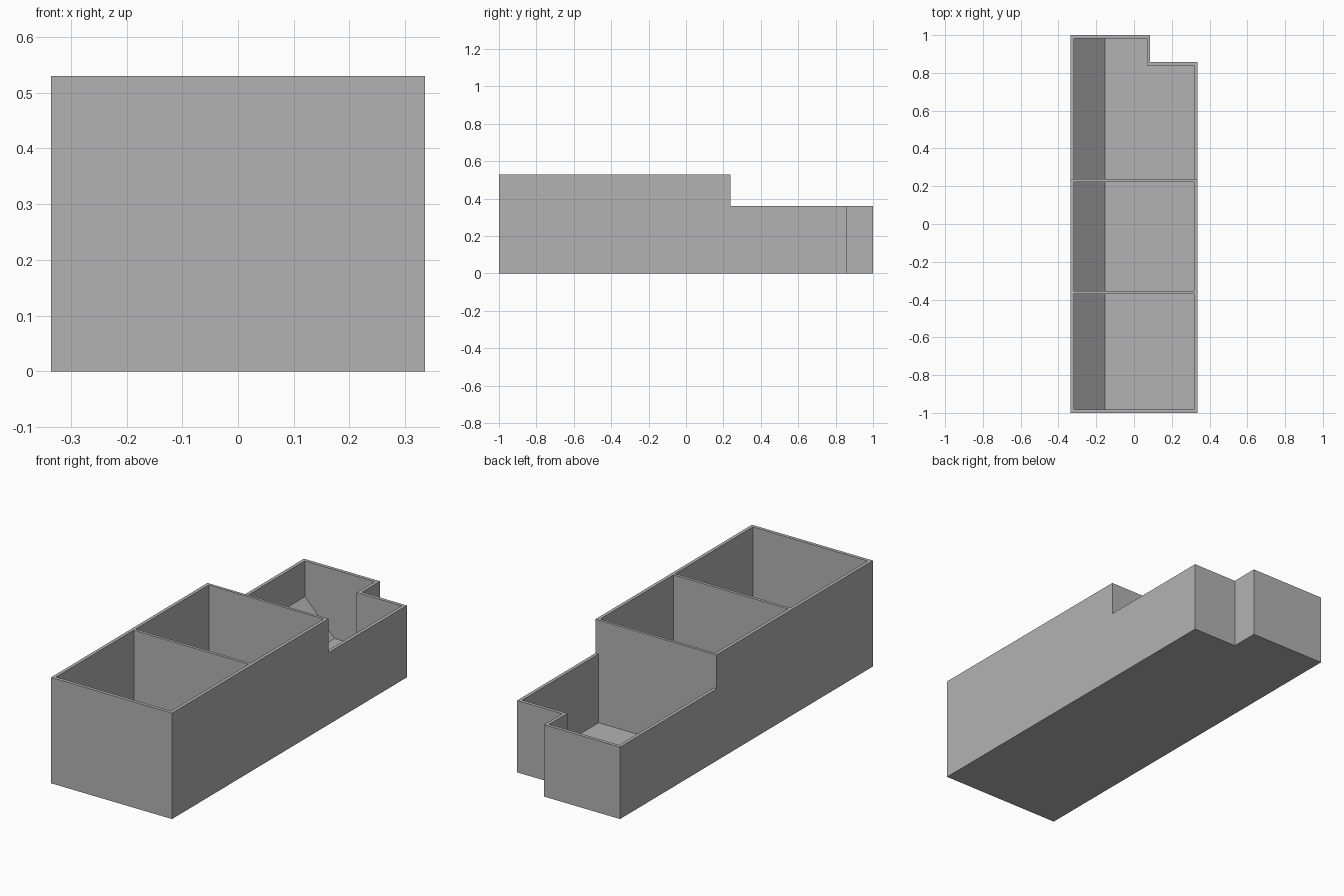
import bpy
import bmesh
from mathutils import Vector

if "Cube" in bpy.data.objects:
    bpy.data.objects.remove(bpy.data.objects["Cube"], do_unlink=True)

# Main sizes
HALF_W, HALF_L = 0.335, 1.0
TALL, LOW = 0.53, 0.36
WALL, FLOOR, RAMP = 0.017, 0.016, 0.165
STEP_Y = 0.237
NOTCH_X, NOTCH_Y = 0.086, 0.857

grey = bpy.data.materials.new("plain grey")
grey.use_nodes = True
colour = (0.45, 0.45, 0.45, 1)
grey.diffuse_color = colour
grey.node_tree.nodes["Principled BSDF"].inputs["Base Color"].default_value = colour


def prism(name, points, offset):
    """Extrude a flat polygon along an offset vector."""
    bm = bmesh.new()
    face = bm.faces.new([bm.verts.new(p) for p in points])
    moved = bmesh.ops.extrude_face_region(bm, geom=[face])["geom"]
    verts = [v for v in moved if isinstance(v, bmesh.types.BMVert)]
    bmesh.ops.translate(bm, verts=verts, vec=Vector(offset))
    bmesh.ops.recalc_face_normals(bm, faces=bm.faces)
    mesh = bpy.data.meshes.new(name)
    bm.to_mesh(mesh)
    bm.free()
    mesh.materials.append(grey)
    obj = bpy.data.objects.new(name, mesh)
    bpy.context.collection.objects.link(obj)
    return obj


def block(name, x0, x1, y0, y1, z0, z1):
    corners = [(x0, y0, z0), (x1, y0, z0), (x1, y1, z0), (x0, y1, z0)]
    return prism(name, corners, (0, 0, z1 - z0))


def pocket(name, y0, y1):
    """Compartment hollow with a sloped floor along its -x side."""
    a, b, top = -HALF_W + WALL, HALF_W - WALL, TALL + 0.1
    profile = [(a, top), (a, FLOOR + RAMP), (a + RAMP, FLOOR), (b, FLOOR), (b, top)]
    return prism(name, [(x, y0, z) for x, z in profile], (0, y1 - y0, 0))


def cut(target, cutter):
    """Subtract the cutter and remove it."""
    mod = target.modifiers.new("cut", 'BOOLEAN')
    mod.operation, mod.solver, mod.object = 'DIFFERENCE', 'EXACT', cutter
    bpy.context.view_layer.update()
    graph = bpy.context.evaluated_depsgraph_get()
    mesh = bpy.data.meshes.new_from_object(target.evaluated_get(graph))
    target.modifiers.clear()
    target.data = mesh
    bpy.data.objects.remove(cutter, do_unlink=True)


# Outer body with lowered rear and notched rear corner
tray = block("compartment_tray", -HALF_W, HALF_W, -HALF_L, HALF_L, 0, TALL)
cut(tray, block("rear_step", -1, 1, STEP_Y, 2, LOW, 1))
cut(tray, block("corner_notch", NOTCH_X, 1, NOTCH_Y, 2, -1, 1))

# Two tall compartments
cut(tray, pocket("front_hollow", -HALF_L + WALL, -0.37))
cut(tray, pocket("middle_hollow", -0.355, STEP_Y - WALL + 0.003))

# Low rear compartment follows the notch
rear = pocket("rear_hollow", STEP_Y, HALF_L - WALL)
cut(rear, block("notch_wall", NOTCH_X - WALL, 1, NOTCH_Y - WALL, 2, -1, 1))
cut(tray, rear)
